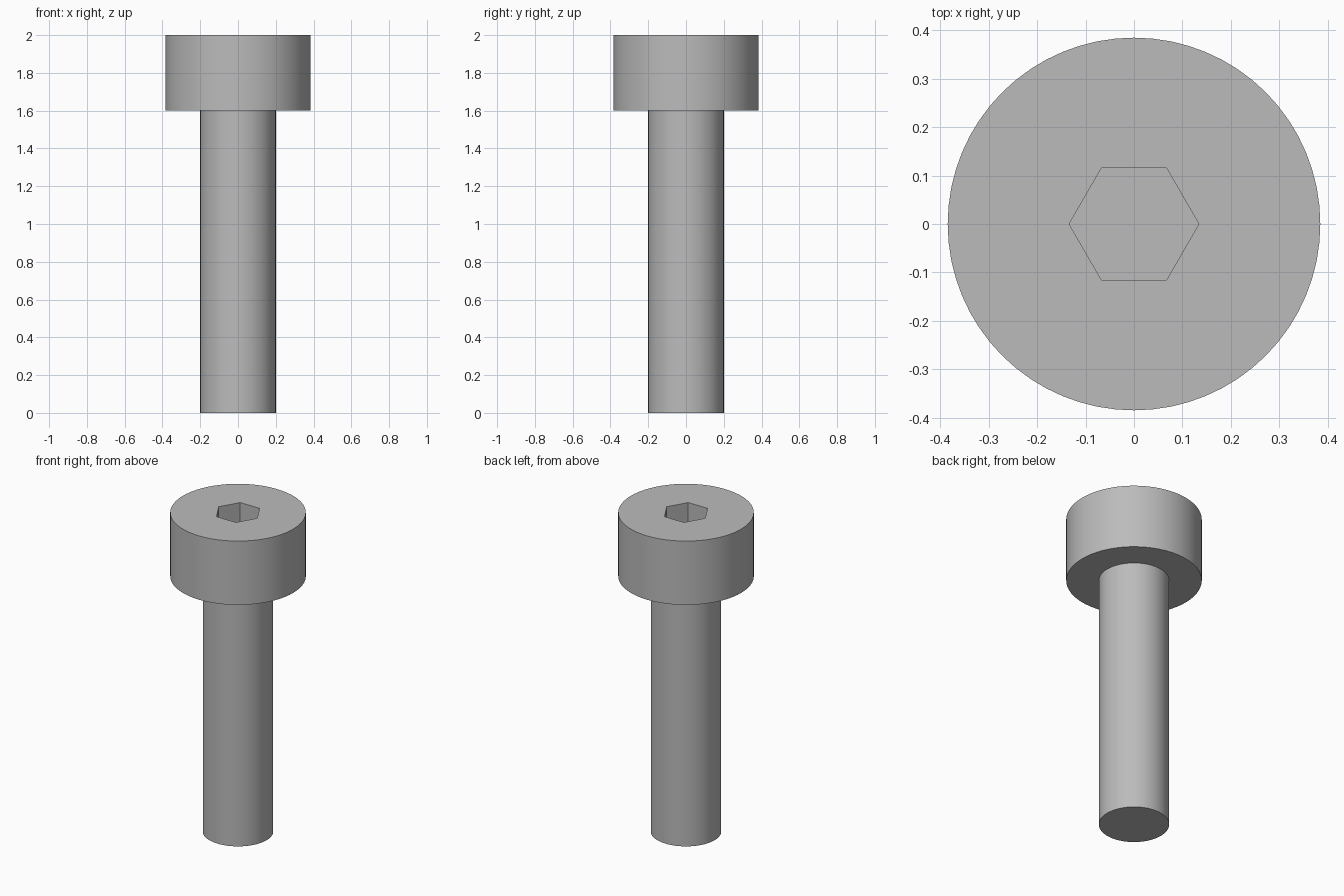
import bpy
import bmesh
import math

default_cube = bpy.data.objects.get("Cube")
if default_cube:
    bpy.data.objects.remove(default_cube, do_unlink=True)

SIDES = 64
SHANK_RADIUS, HEAD_RADIUS, SOCKET_RADIUS = 0.2, 0.385, 0.134
HEAD_BASE, TOP, SOCKET_FLOOR = 1.6, 2.0, 1.8

steel = bpy.data.materials.new("grey steel")
steel.use_nodes = True
colour = (0.5, 0.5, 0.5, 1.0)
steel.diffuse_color = colour
steel.node_tree.nodes["Principled BSDF"].inputs["Base Color"].default_value = colour


def ring(bm, radius, z, sides=SIDES):
    """Closed loop of edges around the z axis, with a corner on +x."""
    verts = [bm.verts.new((radius * math.cos(a), radius * math.sin(a), z))
             for a in (math.tau * i / sides for i in range(sides))]
    return [bm.edges.new((v, verts[i - 1])) for i, v in enumerate(verts)]


def wall(bm, lower, upper):
    bmesh.ops.bridge_loops(bm, edges=lower + upper)


def cap(bm, loop):
    bmesh.ops.contextual_create(bm, geom=loop)


def finish(bm, name):
    bmesh.ops.recalc_face_normals(bm, faces=bm.faces[:])
    mesh = bpy.data.meshes.new(name)
    bm.to_mesh(mesh)
    bm.free()
    mesh.materials.append(steel)
    obj = bpy.data.objects.new(name, mesh)
    bpy.context.collection.objects.link(obj)
    bpy.ops.object.select_all(action="DESELECT")
    obj.select_set(True)
    bpy.context.view_layer.objects.active = obj
    bpy.ops.object.shade_smooth_by_angle(angle=math.radians(30))
    return obj


# Plain round shank
bm = bmesh.new()
bottom = ring(bm, SHANK_RADIUS, 0)
neck = ring(bm, SHANK_RADIUS, HEAD_BASE)
wall(bm, bottom, neck)
cap(bm, bottom)
shank = finish(bm, "shank")

# Cylindrical head: underside collar, side, top face and hexagonal socket
bm = bmesh.new()
collar = ring(bm, SHANK_RADIUS, HEAD_BASE)
lower_rim = ring(bm, HEAD_RADIUS, HEAD_BASE)
upper_rim = ring(bm, HEAD_RADIUS, TOP)
socket_mouth = ring(bm, SOCKET_RADIUS, TOP, 6)
socket_floor = ring(bm, SOCKET_RADIUS, SOCKET_FLOOR, 6)
wall(bm, collar, lower_rim)
wall(bm, lower_rim, upper_rim)
bmesh.ops.triangle_fill(bm, edges=upper_rim + socket_mouth, use_beauty=True)
wall(bm, socket_mouth, socket_floor)
cap(bm, socket_floor)
head = finish(bm, "socket_head")
# An open collar gives no enclosed volume, so fix the facing from the top face
top_face = max(head.data.polygons, key=lambda p: (round(p.center.z, 3), p.area))
if top_face.normal.z < 0:
    head.data.flip_normals()
bottom_face = min(shank.data.polygons, key=lambda p: p.center.z)
if bottom_face.normal.z > 0:
    shank.data.flip_normals()
